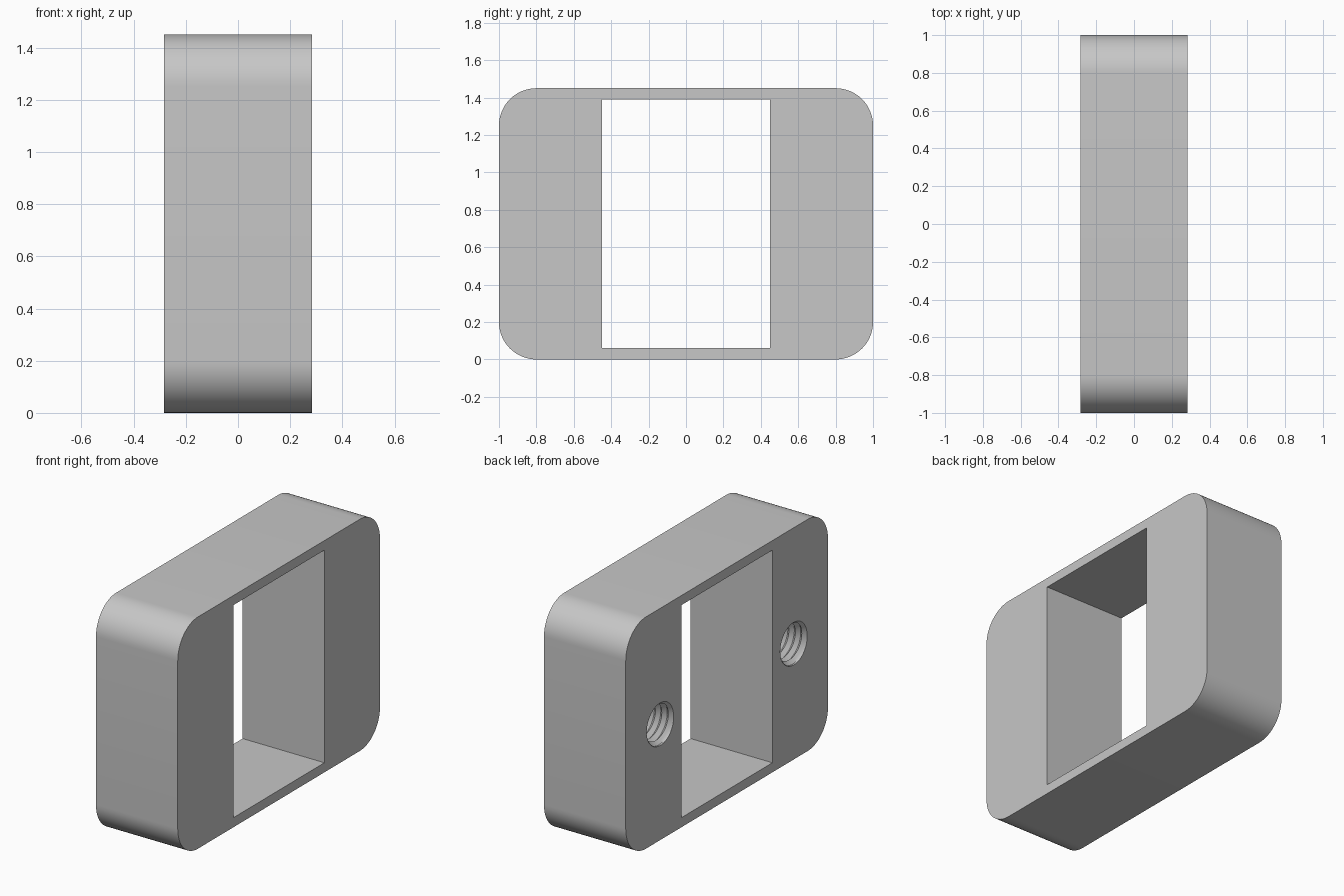
import bpy, bmesh, math
from mathutils import Vector

old = bpy.data.objects.get("Cube")
if old:
    bpy.data.objects.remove(old, do_unlink=True)

# Overall dimensions
HALF_X, HALF_Y, HEIGHT, CORNER = 0.283, 1.0, 1.45, 0.2
WIN_Y, WALL = 0.45, 0.06
# Threaded hole dimensions
HOLE_Y, R_MAJOR, R_MINOR, PITCH, DEPTH, TIP = 0.66, 0.133, 0.111, 0.0444, 0.37, 0.06

grey = bpy.data.materials.new("plain grey")
grey.use_nodes = True
colour = (0.57, 0.57, 0.57, 1)
grey.diffuse_color = colour
bsdf = next(n for n in grey.node_tree.nodes if n.type == 'BSDF_PRINCIPLED')
bsdf.inputs["Base Color"].default_value = colour


def make_object(name, bm):
    bmesh.ops.recalc_face_normals(bm, faces=bm.faces)
    mesh = bpy.data.meshes.new(name)
    bm.to_mesh(mesh)
    bm.free()
    mesh.materials.append(grey)
    obj = bpy.data.objects.new(name, mesh)
    bpy.context.collection.objects.link(obj)
    return obj


def box(size, centre):
    bm = bmesh.new()
    bmesh.ops.create_cube(bm, size=1)
    bmesh.ops.scale(bm, vec=size, verts=bm.verts)
    bmesh.ops.translate(bm, vec=centre, verts=bm.verts)
    return bm


def thread_radius(x, turn):
    """Helical V thread with a 45 degree chamfer at the mouth."""
    phase = (x / PITCH - turn) % 1
    v = 1 - abs(2 * phase - 1)
    return max(R_MINOR + (R_MAJOR - R_MINOR) * v, R_MAJOR - x)


def thread_cutter(name, y):
    """Rows follow the helix and are clamped to the ends of the hole."""
    bm = bmesh.new()
    segs, start = 48, -0.02
    rows = range(-8, int(DEPTH / PITCH * 4) + 3)
    grid = []
    for j in rows:
        row = []
        for i in range(segs + 1):
            turn = i / segs
            x = min(max((j / 4 + turn) * PITCH, start), DEPTH)
            r, a = thread_radius(x, turn), turn * math.tau
            row.append(bm.verts.new((x - HALF_X, y + r * math.cos(a),
                                     HEIGHT / 2 + r * math.sin(a))))
        grid.append(row)
    for a, b in zip(grid, grid[1:]):
        for i in range(segs):
            bm.faces.new((a[i], a[i + 1], b[i + 1], b[i]))
    bmesh.ops.remove_doubles(bm, verts=bm.verts, dist=1e-5)
    # Close the mouth flat and the bottom with a drill point
    rim = [e for e in bm.edges if e.is_boundary]
    caps = bmesh.ops.holes_fill(bm, edges=rim, sides=0)["faces"]
    bottom = [f for f in caps if f.calc_center_median().x > 0]
    for v in bmesh.ops.poke(bm, faces=bottom)["verts"]:
        v.co = Vector((DEPTH + TIP - HALF_X, y, HEIGHT / 2))
    return make_object(name, bm)


# Block with four rounded corners
bm = box((2 * HALF_X, 2 * HALF_Y, HEIGHT), (0, 0, HEIGHT / 2))
edges = [e for e in bm.edges
         if abs(e.verts[0].co.x - e.verts[1].co.x) > 0.1]
bmesh.ops.bevel(bm, geom=edges, offset=CORNER, segments=16,
                profile=0.5, affect='EDGES')
frame = make_object("frame_block", bm)

# Rectangular window and two blind threaded holes
cutters = [make_object("window_cutter", box((1, 2 * WIN_Y, HEIGHT - 2 * WALL),
                                            (0, 0, HEIGHT / 2)))]
for side, y in (("front", -HOLE_Y), ("back", HOLE_Y)):
    cutters.append(thread_cutter(side + "_thread_cutter", y))

for cutter in cutters:
    cutter.hide_render = True
    mod = frame.modifiers.new(cutter.name, 'BOOLEAN')
    mod.operation, mod.solver, mod.object = 'DIFFERENCE', 'EXACT', cutter

# Bake the cuts and drop the cutters
bpy.context.view_layer.update()
graph = bpy.context.evaluated_depsgraph_get()
result = bpy.data.meshes.new_from_object(frame.evaluated_get(graph))
frame.modifiers.clear()
frame.data = result
for cutter in cutters:
    bpy.data.objects.remove(cutter, do_unlink=True)

bpy.ops.object.select_all(action='DESELECT')
frame.select_set(True)
bpy.context.view_layer.objects.active = frame
bpy.ops.object.shade_smooth_by_angle(angle=math.radians(30))
